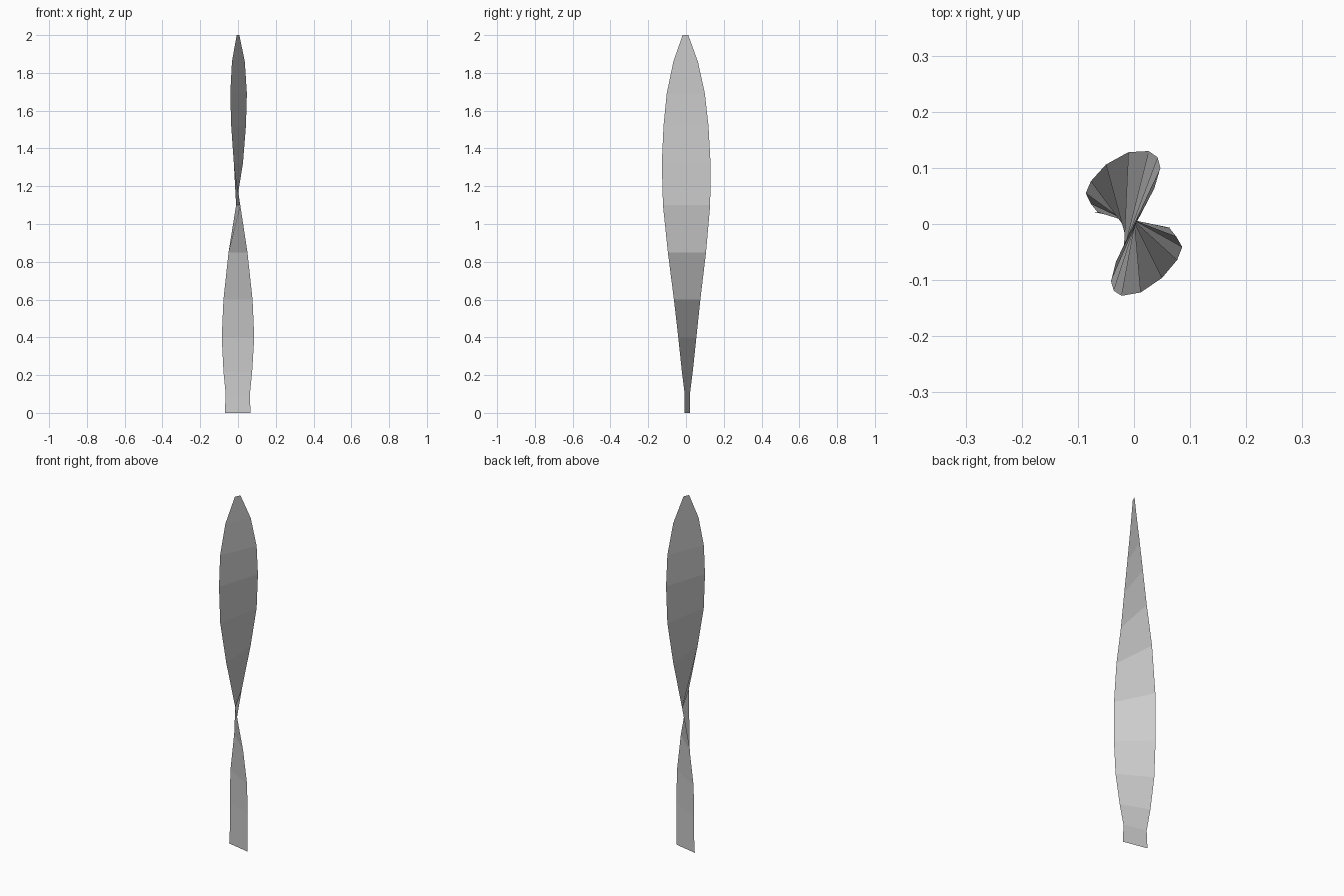
import bpy
from mathutils import Vector

# rows up the blade: height, half-span in x, half-span in y, centre x, centre y
ROWS = [
    (0.00,  0.068, -0.014, -0.002,  0.007),
    (0.10,  0.064, -0.014, -0.001,  0.007),
    (0.22,  0.076, -0.029, -0.001,  0.007),
    (0.40,  0.086, -0.048,  0.000,  0.007),
    (0.60,  0.077, -0.070,  0.000,  0.006),
    (0.85,  0.050, -0.101,  0.000,  0.005),
    (1.10,  0.011, -0.125,  0.001,  0.003),
    (1.32, -0.024, -0.129,  0.002,  0.001),
    (1.52, -0.039, -0.119,  0.003,  0.000),
    (1.69, -0.044, -0.101,  0.003, -0.001),
    (1.86, -0.034, -0.065,  0.002, -0.002),
    (2.00, -0.007, -0.015,  0.000, -0.003),
]

# twisted ribbon, one flat quad per pair of rows
verts, faces = [], []
for z, hx, hy, cx, cy in ROWS:
    centre, half = Vector((cx, cy, z)), Vector((hx, hy, 0))
    verts += [centre - half, centre + half]
for i in range(len(ROWS) - 1):
    a = 2 * i
    faces.append((a, a + 1, a + 3, a + 2))

mesh = bpy.data.meshes.new("twisted_leaf_blade")
mesh.from_pydata(verts, [], faces)
mesh.update()
blade = bpy.data.objects.new("twisted_leaf_blade", mesh)
bpy.context.collection.objects.link(blade)
